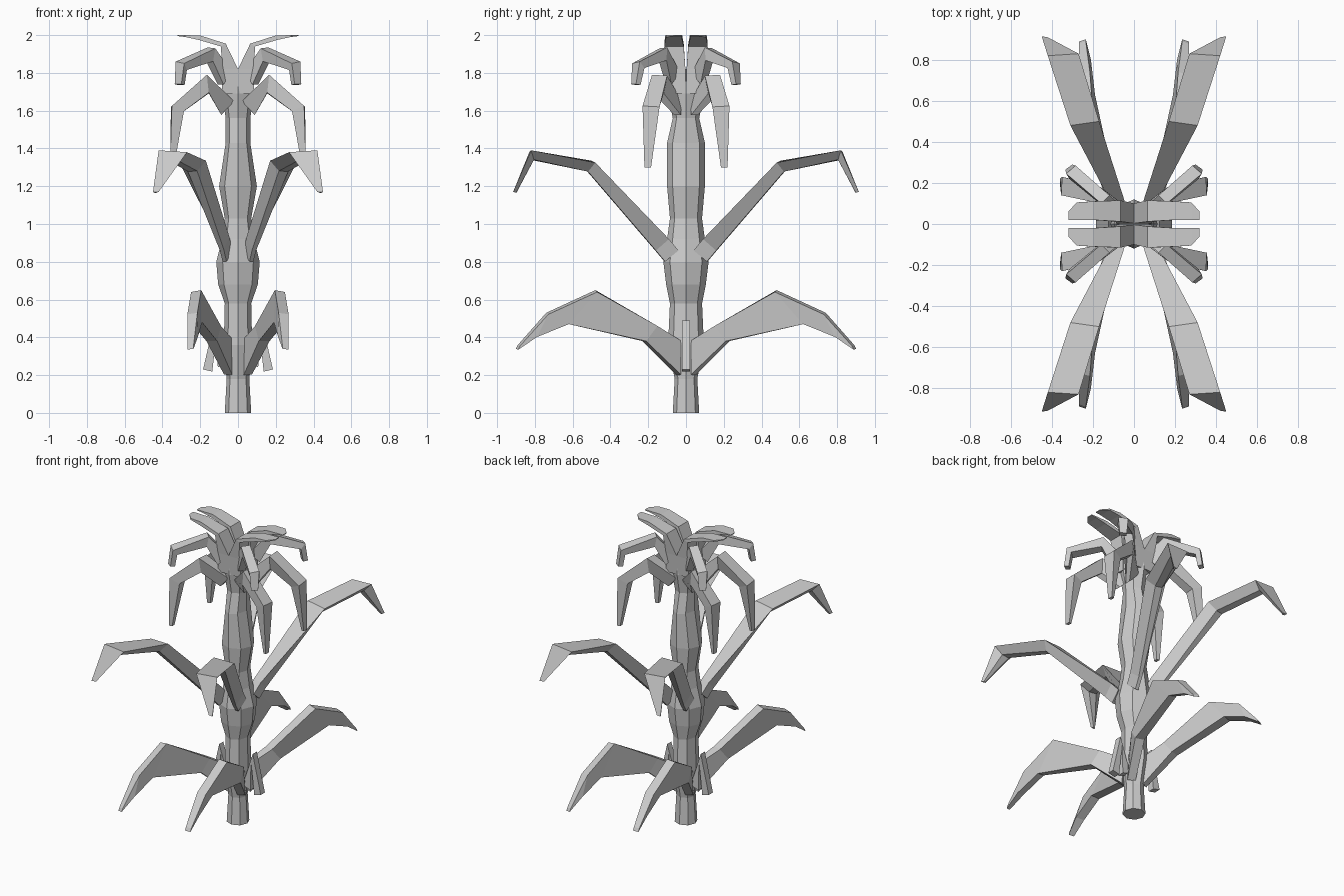
import bpy, bmesh, math
from mathutils import Vector as V

if "Cube" in bpy.data.objects:
    bpy.data.objects.remove(bpy.data.objects["Cube"])

mat = bpy.data.materials.new("plain_grey")
mat.diffuse_color = (0.6, 0.6, 0.6, 1)
mat.use_nodes = True
mat.node_tree.nodes["Principled BSDF"].inputs["Base Color"].default_value = mat.diffuse_color


def loft(name, rings, mirror=(False, False)):
    """Skin a list of equal-sized rings, cap both ends, mirror if asked."""
    bm = bmesh.new()
    loops = [[bm.verts.new(p) for p in r] for r in rings]
    n = len(loops[0])
    for lo, hi in zip(loops, loops[1:]):
        for i in range(n):
            bm.faces.new((lo[i], lo[(i + 1) % n], hi[(i + 1) % n], hi[i]))
    bm.faces.new(loops[0][::-1])
    bm.faces.new(loops[-1])
    bmesh.ops.recalc_face_normals(bm, faces=bm.faces)
    me = bpy.data.meshes.new(name)
    bm.to_mesh(me)
    bm.free()
    me.materials.append(mat)
    ob = bpy.data.objects.new(name, me)
    bpy.context.collection.objects.link(ob)
    if any(mirror):
        m = ob.modifiers.new("mirror", 'MIRROR')
        m.use_axis = (mirror[0], mirror[1], False)
        m.use_mirror_merge = False
    return ob


def leaf(name, sections, flip=1, mirror=(True, True), keel=1.0):
    """Each section: one edge point, other edge point, thickness. keel narrows the underside."""
    secs = [(V(a), V(b), t) for a, b, t in sections]
    mids = [(a + b) / 2 for a, b, t in secs]
    rings = []
    for i, (a, b, t) in enumerate(secs):
        tangent = mids[min(i + 1, len(mids) - 1)] - mids[max(i - 1, 0)]
        d = (b - a).cross(tangent).normalized() * t * flip
        half = (b - a) / 2 * keel
        rings.append([a, b, mids[i] + half + d, mids[i] - half + d])
    return loft(name, rings, mirror)


# Knobbly eight-sided stalk: height, half width, half depth
profile = [(0, .07, .07), (.18, .06, .06), (.36, .075, .095), (.58, .07, .085),
           (.68, .105, .105), (.8, .115, .12), (.92, .085, .1), (1.03, .07, .085),
           (1.2, .1, .1), (1.43, .065, .1), (1.56, .065, .07), (1.69, .085, .095),
           (1.82, .07, .09)]
loft("stalk", [[(rx * math.cos(k * math.pi / 4), ry * math.sin(k * math.pi / 4), z)
                for k in range(8)] for z, rx, ry in profile])

# Low leaves, standing on edge
leaf("low_leaf", [((.02, .05, .38), (.03, .05, .2), .05),
                  ((.09, .17, .46), (.11, .23, .38), .06),
                  ((.195, .48, .65), (.19, .63, .48), .055),
                  ((.215, .74, .53), (.21, .80, .41), .055),
                  ((.235, .89, .36), (.235, .90, .34), .035)], 1)

# Long middle leaves, broad with a narrow keel
leaf("middle_leaf", [((.03, .05, .86), (.09, .04, .86), .09),
                     ((.045, .11, .93), (.105, .09, .92), .09),
                     ((.17, .50, 1.335), (.31, .48, 1.325), .06),
                     ((.27, .83, 1.38), (.42, .82, 1.39), .05),
                     ((.42, .91, 1.17), (.45, .915, 1.17), .015)], -1, keel=.35)

# Drooping upper leaves
leaf("drooping_leaf", [((.02, .02, 1.65), (.02, .07, 1.65), .10),
                       ((.165, .10, 1.785), (.165, .18, 1.79), .095),
                       ((.355, .14, 1.62), (.35, .23, 1.625), .07),
                       ((.36, .185, 1.3), (.36, .22, 1.3), .02)], 1, keel=.7)

# Short diagonal leaves below the crown
leaf("diagonal_leaf", [((.06, .03, 1.80), (.03, .06, 1.80), .09),
                       ((.16, .10, 1.935), (.12, .14, 1.93), .07),
                       ((.33, .245, 1.86), (.285, .285, 1.85), .045),
                       ((.335, .265, 1.74), (.30, .29, 1.74), .03)], 1)

# Crown: split stem top bending out into flat leaves; inner point, outer point per step
crown = [((0, 1.69), (.085, 1.69), .003, .09), ((0, 1.82), (.085, 1.82), .003, .1),
         ((.065, 1.955), (.09, 1.94), .012, .115), ((.20, 1.998), (.21, 1.975), .02, .11),
         ((.28, 2.0), (.28, 1.99), .02, .105), ((.32, 2.0), (.32, 1.995), .02, .06)]
loft("crown_leaf", [[(i[0], y0, i[1]), (i[0], y1, i[1]), (o[0], y1, o[1]), (o[0], y0, o[1])]
                    for i, o, y0, y1 in crown], (True, True))

# Small folded side leaves
leaf("side_leaf", [((.05, -.022, .26), (.05, .022, .26), .06),
                   ((.125, -.022, .49), (.125, .022, .49), .06),
                   ((.185, -.022, .23), (.185, .022, .23), .05)], 1, (True, False))
